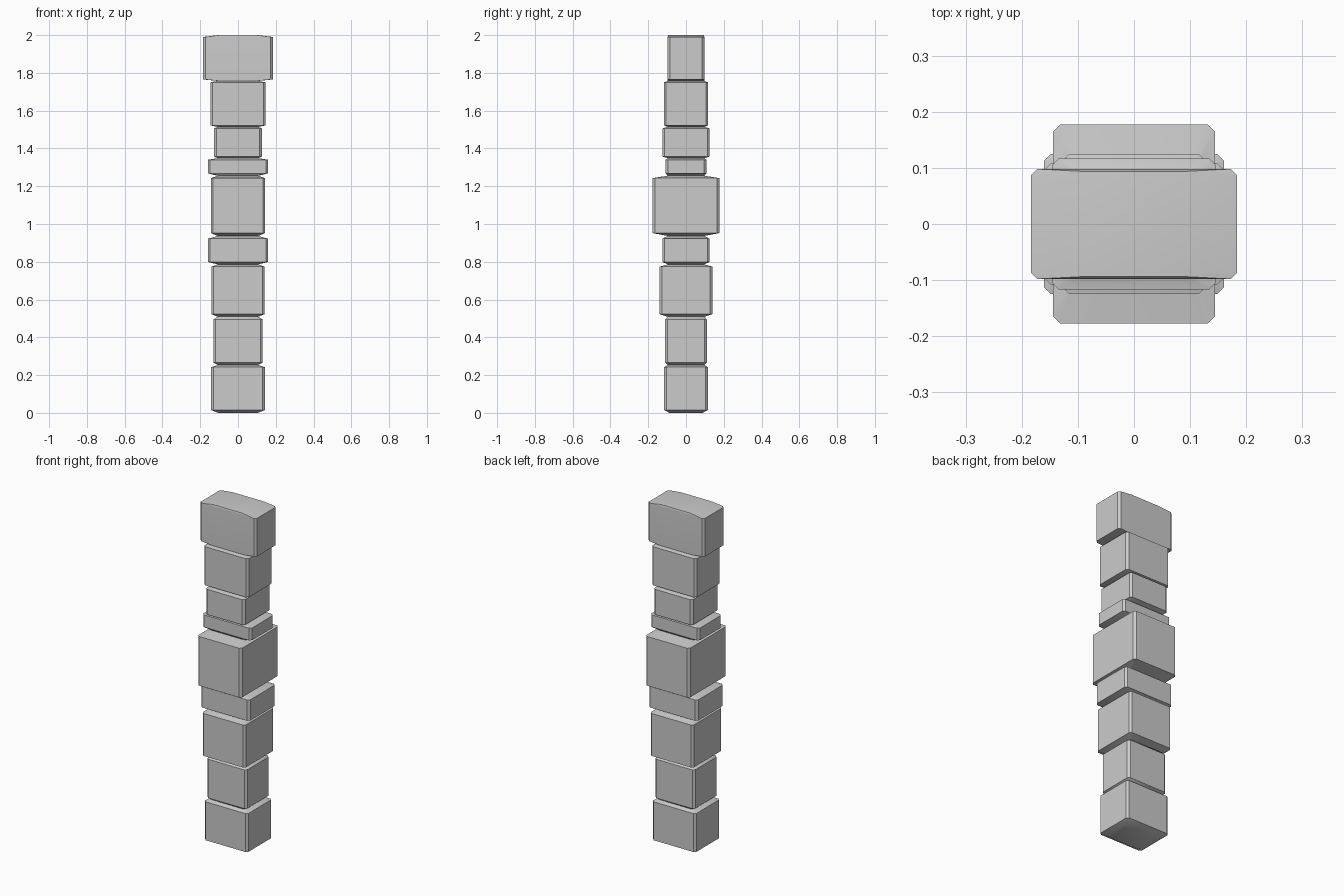
import bpy, bmesh

if "Cube" in bpy.data.objects:
    bpy.data.objects.remove(bpy.data.objects["Cube"])

# Stacked blocks, bottom up: lower edge z, upper edge z, half width x, half depth y
BLOCKS = [
    (0.015, 0.242, 0.142, 0.116),
    (0.266, 0.495, 0.130, 0.110),
    (0.523, 0.774, 0.141, 0.139),
    (0.799, 0.922, 0.160, 0.125),
    (0.952, 1.243, 0.144, 0.177),
    (1.268, 1.340, 0.160, 0.108),
    (1.357, 1.506, 0.127, 0.125),
    (1.522, 1.750, 0.146, 0.117),
    (1.765, 1.990, 0.184, 0.098),
]
NECK = (0.107, 0.097)


def ring(bm, z, hx, hy, c):
    """Rectangle with slightly cut corners."""
    pts = [(hx - c, -hy), (hx, -hy + c), (hx, hy - c), (hx - c, hy),
           (-hx + c, hy), (-hx, hy - c), (-hx, -hy + c), (-hx + c, -hy)]
    return [bm.verts.new((x, y, z)) for x, y in pts]


bm = bmesh.new()
rings = [ring(bm, 0.0, 0.105, 0.088, 0.01)]
for i, (z0, z1, hx, hy) in enumerate(BLOCKS):
    rings.append(ring(bm, z0, hx, hy, 0.012))
    rings.append(ring(bm, z1, hx, hy, 0.012))
    if i < len(BLOCKS) - 1:
        # narrow groove up to the next block
        rings.append(ring(bm, (z1 + BLOCKS[i + 1][0]) / 2, *NECK, 0.008))
# gently crowned top
rings.append(ring(bm, 2.0, 0.105, 0.094, 0.008))

for a, b in zip(rings, rings[1:]):
    for k in range(8):
        n = (k + 1) % 8
        bm.faces.new((a[k], a[n], b[n], b[k]))
bm.faces.new(rings[0][::-1])
bm.faces.new(rings[-1])
bmesh.ops.recalc_face_normals(bm, faces=bm.faces)

mesh = bpy.data.meshes.new("stacked_pillar")
bm.to_mesh(mesh)
bm.free()
pillar = bpy.data.objects.new("stacked_pillar", mesh)
bpy.context.collection.objects.link(pillar)
bpy.context.view_layer.objects.active = pillar
pillar.select_set(True)
bpy.ops.object.shade_smooth_by_angle(angle=0.6)
